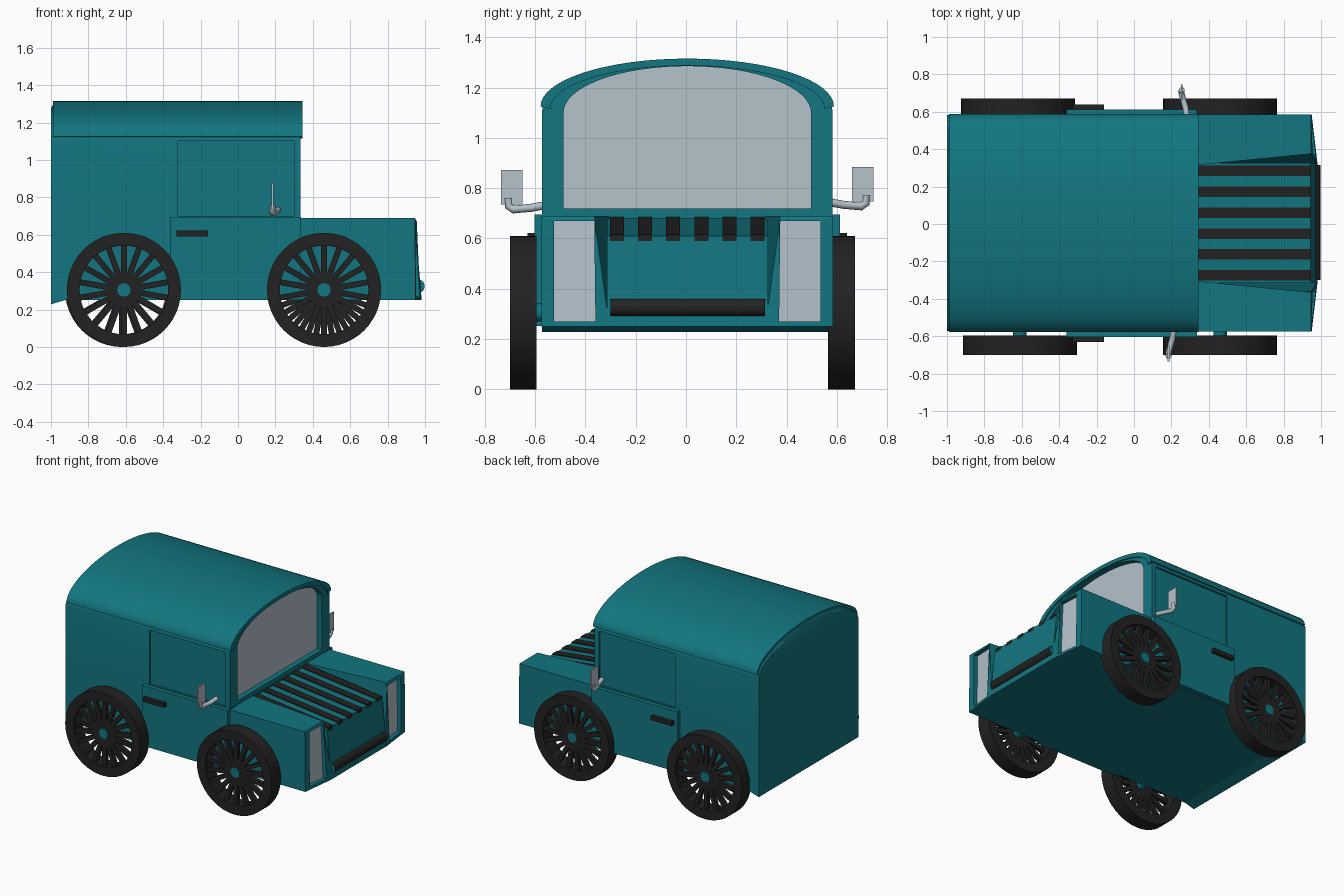
import bpy, bmesh, math
from mathutils import Matrix, Vector

if "Cube" in bpy.data.objects:
    bpy.data.objects.remove(bpy.data.objects["Cube"])


def material(name, rgb, rough=0.6):
    m = bpy.data.materials.new(name)
    m.use_nodes = True
    m.diffuse_color = (*rgb, 1)
    node = m.node_tree.nodes["Principled BSDF"]
    node.inputs["Base Color"].default_value = (*rgb, 1)
    node.inputs["Roughness"].default_value = rough
    return m


TEAL = material("teal paint", (0.006, 0.18, 0.215))
BLACK = material("black rubber", (0.016, 0.016, 0.016))
GLASS = material("pale glass", (0.46, 0.54, 0.6))
MID = 0.005  # sideways centre of the body


def finish(name, bm, mats, smooth=False):
    bmesh.ops.recalc_face_normals(bm, faces=bm.faces)
    me = bpy.data.meshes.new(name)
    bm.to_mesh(me)
    bm.free()
    ob = bpy.data.objects.new(name, me)
    bpy.context.collection.objects.link(ob)
    for m in mats:
        me.materials.append(m)
    if smooth:
        bpy.ops.object.select_all(action='DESELECT')
        ob.select_set(True)
        bpy.context.view_layer.objects.active = ob
        bpy.ops.object.shade_smooth_by_angle(angle=math.radians(30))
    return ob


def loft(name, loops, mats, smooth=False, ring=False, end_mat=0):
    """Skin a series of equal loops; cap both ends, or join them as a ring."""
    bm = bmesh.new()
    rows = [[bm.verts.new(p) for p in loop] for loop in loops]
    n = len(rows[0])
    for a, b in zip(rows, rows[1:] + (rows[:1] if ring else [])):
        for i in range(n):
            j = (i + 1) % n
            bm.faces.new((a[i], a[j], b[j], b[i]))
    if not ring:
        bm.faces.new(rows[0])
        bm.faces.new(rows[-1]).material_index = end_mat
    return finish(name, bm, mats, smooth)


def box(name, x, y, z, mat):
    loops = [[(u, y[0], z[0]), (u, y[1], z[0]), (u, y[1], z[1]), (u, y[0], z[1])] for u in x]
    return loft(name, loops, [mat])


def prism(name, outline, y, mat):
    return loft(name, [[(px, v, pz) for px, pz in outline] for v in y], [mat])


def circle(r, y, cx, cz, n=48):
    return [(cx + r * math.cos(2 * math.pi * i / n), y, cz + r * math.sin(2 * math.pi * i / n))
            for i in range(n)]


def arch(half, spring, rise, n=32):
    return [(MID + half * math.cos(math.pi * i / n), spring + rise * math.sin(math.pi * i / n))
            for i in range(n + 1)]


def arch_loop(x, half, base, spring, rise):
    pts = [(MID + half, base)] + arch(half, spring, rise) + [(MID - half, base)]
    return [(x, y, z) for y, z in pts]


# Cab with recessed windscreen
cab = loft("cab", [
    arch_loop(-1.0, 0.578, 0.66, 1.10, 0.175),
    arch_loop(-0.985, 0.578, 0.66, 1.10, 0.205),
    arch_loop(0.335, 0.578, 0.66, 1.10, 0.205),
    arch_loop(0.335, 0.492, 0.72, 1.10, 0.185),
    arch_loop(0.295, 0.492, 0.72, 1.10, 0.185)], [TEAL, GLASS], smooth=True, end_mat=1)

# Door window panels sunk into the cab walls
for s in (-1, 1):
    wall = MID + s * 0.578
    cutter = box("panel_cutter", (-0.32, 0.30), (wall - 0.015, wall + 0.015), (0.70, 1.10), TEAL)
    mod = cab.modifiers.new("panel", 'BOOLEAN')
    mod.operation = 'DIFFERENCE'
    mod.solver = 'EXACT'
    mod.object = cutter
    bpy.ops.object.select_all(action='DESELECT')
    bpy.context.view_layer.objects.active = cab
    cab.select_set(True)
    bpy.ops.object.modifier_apply(modifier=mod.name)
    bpy.data.objects.remove(cutter)

# Curved roof shell
shell = arch(0.583, 1.125, 0.19) + arch(0.545, 1.115, 0.172)[::-1]
loft("roof", [[(x, y, z) for y, z in shell] for x in (-0.99, 0.345)], [TEAL], smooth=True)

# Lower body and tail lip
box("lower_body", (-1.0, 0.34), (MID - 0.578, MID + 0.578), (0.25, 0.69), TEAL)
prism("tail_lip", [(-1.0, 0.228), (-0.92, 0.252), (-1.0, 0.252)], (MID - 0.578, MID + 0.578), TEAL)

# Bonnet with dark slats
prism("bonnet", [(0.33, 0.25), (0.98, 0.25), (0.945, 0.61), (0.33, 0.68)],
      (MID - 0.32, MID + 0.32), TEAL)
for i in range(6):
    y = MID + (i - 2.5) * 0.112
    prism("bonnet_slat", [(0.335, 0.65), (0.947, 0.58), (0.947, 0.616), (0.335, 0.686)],
          (y - 0.028, y + 0.028), BLACK)

# Front bumper bar with painted ends
bar = loft("bumper", [circle(0.036, y, 0.962, 0.325, 20) for y in (-0.30, 0.315)],
           [BLACK, TEAL], smooth=True)
for f in bar.data.polygons:
    f.material_index = int(abs(f.normal.y) > 0.9)

for s, side in ((-1, "right"), (1, "left")):
    def at(x, y, z):
        return (x, MID + s * y, z)

    # Wing with a sunken headlamp
    def lamp(d):
        return [at(0.956 - d, 0.365, 0.67), at(0.948 - d, 0.53, 0.67),
                at(0.952 - d, 0.53, 0.27), at(0.973 - d, 0.365, 0.27)]
    loft(side + "_wing", [
        [at(0.335, 0.31, 0.69), at(0.335, 0.58, 0.69), at(0.335, 0.58, 0.25), at(0.335, 0.31, 0.25)],
        [at(0.945, 0.37, 0.69), at(0.945, 0.58, 0.69), at(0.95, 0.58, 0.25), at(0.982, 0.31, 0.25)],
        lamp(0), lamp(0.03)], [TEAL, GLASS], end_mat=1)

    # Raised lower door and its handle
    ys = sorted((MID + s * 0.5, MID + s * 0.608))
    box(side + "_door", (-0.36, 0.338), ys, (0.252, 0.695), TEAL)
    ys = sorted((MID + s * 0.60, MID + s * 0.635))
    box(side + "_door_handle", (-0.33, -0.16), ys, (0.592, 0.622), BLACK)

    # Wing mirror: bent stalk and plate
    mx, lift = (0.185, 0) if s < 0 else (0.255, 0.012)
    curve = bpy.data.curves.new(side + "_mirror_stalk", 'CURVE')
    curve.dimensions = '3D'
    curve.bevel_depth = 0.016
    curve.bevel_resolution = 2
    curve.use_fill_caps = True
    path = [(mx + 0.03, 0.56, 0.733), (mx + 0.02, 0.62, 0.722), (mx, 0.69, 0.715),
            (mx, 0.71, 0.728), (mx, 0.712, 0.76)]
    spline = curve.splines.new('POLY')
    spline.points.add(len(path) - 1)
    for p, (x, y, z) in zip(spline.points, path):
        p.co = (x, MID + s * y, z + lift, 1)
    curve.materials.append(GLASS)
    bpy.context.collection.objects.link(bpy.data.objects.new(side + "_mirror_stalk", curve))
    ys = sorted((MID + s * 0.655, MID + s * 0.74))
    box(side + "_mirror", (mx - 0.005, mx + 0.005), ys, (0.735 + lift, 0.873 + lift), GLASS)


def wheel(label, cx, y_in, y_out, turn):
    cz, n = 0.305, 18
    d = 1 if y_out > y_in else -1
    loft(label + "_tyre", [circle(0.305, y_in, cx, cz), circle(0.305, y_out, cx, cz),
                           circle(0.237, y_out, cx, cz), circle(0.237, y_in, cx, cz)],
         [BLACK], smooth=True, ring=True)
    # Spokes set just inside the outer face
    bm = bmesh.new()
    y = y_out - d * 0.03
    for i in range(n):
        spin = Matrix.Rotation(2 * math.pi * (i + turn) / n + math.pi / 2, 4, 'Y')
        m = (Matrix.Translation((cx, y, cz)) @ spin @ Matrix.Translation((0.145, 0, 0))
             @ Matrix.Diagonal((0.20, 0.03, 0.031, 1)))
        bmesh.ops.create_cube(bm, size=1, matrix=m)
    finish(label + "_spokes", bm, [BLACK])
    loft(label + "_hub", [circle(0.07, y - d * 0.015, cx, cz, 24),
                          circle(0.07, y + d * 0.016, cx, cz, 24)], [BLACK], smooth=True)
    loft(label + "_hub_cap", [circle(0.036, y_in - d * 0.03, cx, cz, 24),
                              circle(0.036, y_out - d * 0.008, cx, cz, 24)], [TEAL], smooth=True)


wheel("right_rear_wheel", -0.61, -0.595, -0.70, 0)
wheel("right_front_wheel", 0.46, -0.595, -0.70, 0)
wheel("left_rear_wheel", -0.62, 0.565, 0.672, 0)
wheel("left_front_wheel", 0.46, 0.565, 0.672, 0.5)
